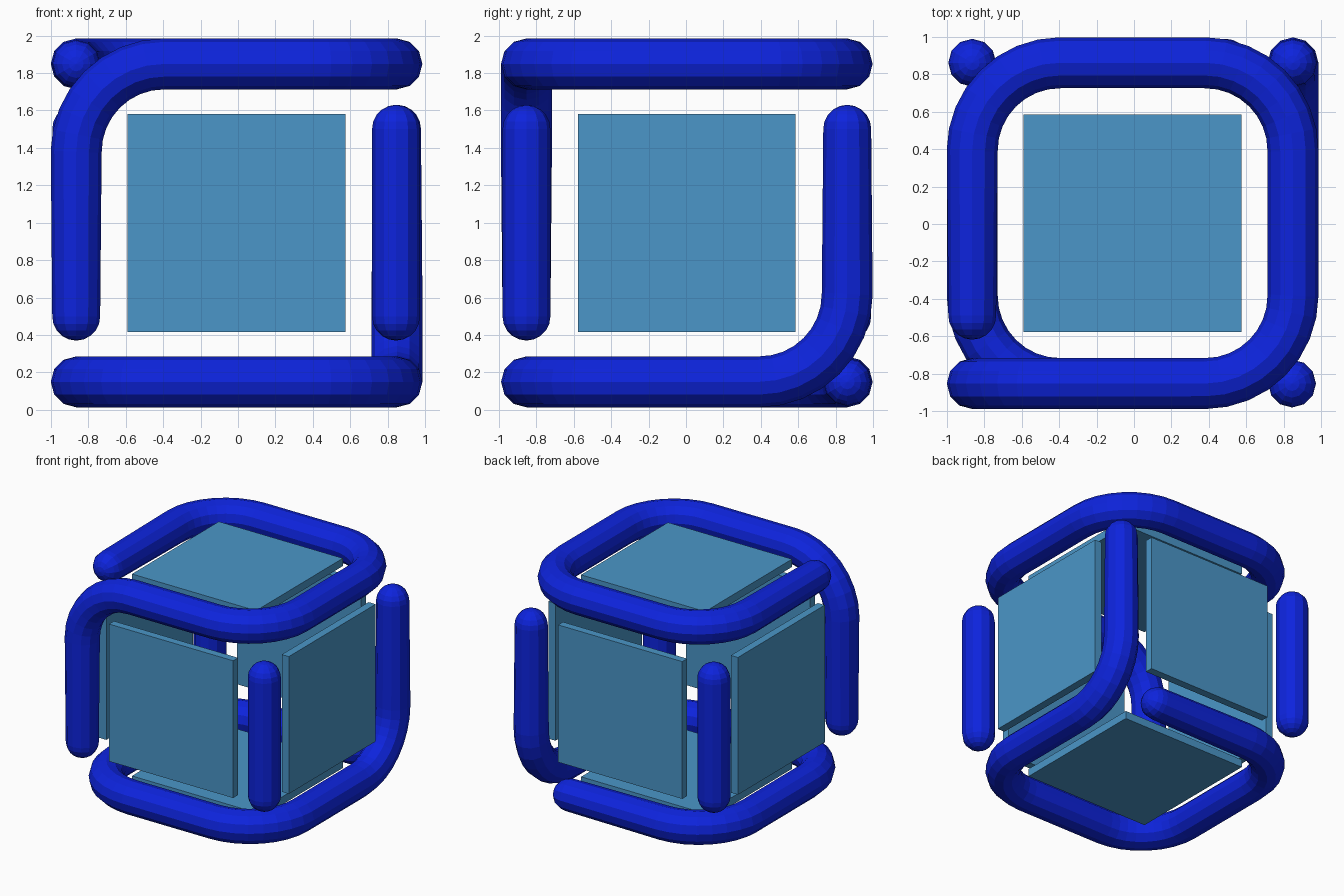
import bpy
import math
from mathutils import Vector

cube = bpy.data.objects.get("Cube")
if cube:
    bpy.data.objects.remove(cube, do_unlink=True)


def make_material(name, rgb):
    mat = bpy.data.materials.new(name)
    mat.use_nodes = True
    mat.diffuse_color = (*rgb, 1)
    mat.node_tree.nodes["Principled BSDF"].inputs["Base Color"].default_value = (*rgb, 1)
    return mat


DEEP_BLUE = make_material("deep blue", (0.004, 0.017, 0.72))
SKY_BLUE = make_material("sky blue", (0.069, 0.305, 0.578))

# Frame positions: tube centrelines on each side of the cube
LEFT, RIGHT, FRONT, BACK, LOW, HIGH = -0.865, 0.85, -0.853, 0.862, 0.149, 1.849
BEND, TUBE, TIP = 0.47, 0.136, 0.128
CENTRE = Vector((-0.008, 0.004, 0.998))


def rounded_path(corners, steps=8):
    """Replace every inner corner by a quarter-circle bend."""
    pts = [Vector(c) for c in corners]
    path = [pts[0]]
    for before, corner, after in zip(pts, pts[1:], pts[2:]):
        a = (before - corner).normalized() * BEND
        b = (after - corner).normalized() * BEND
        for i in range(steps + 1):
            t = math.pi / 2 * i / steps
            path.append(corner + a * (1 - math.sin(t)) + b * (1 - math.cos(t)))
    return path + [pts[-1]]


def dome(end, inner, steps=5):
    """Points and radii that round off a tube end, listed outward."""
    out = (end - inner).normalized()
    angles = [math.pi / 2 * i / steps for i in range(1, steps + 1)]
    return [(end + out * TIP * math.sin(t), TIP * max(math.cos(t), 0.02)) for t in angles]


def tube(name, corners, radius):
    path = rounded_path(corners)
    body = [(p, radius) for p in path]
    body[0], body[-1] = (path[0], TIP), (path[-1], TIP)
    points = dome(path[0], path[1])[::-1] + body + dome(path[-1], path[-2])
    curve = bpy.data.curves.new(name, "CURVE")
    curve.dimensions = "3D"
    curve.bevel_depth = 1
    curve.bevel_resolution = 4
    curve.use_fill_caps = True
    spline = curve.splines.new("POLY")
    spline.points.add(len(points) - 1)
    spline.use_smooth = False
    for sp, (co, r) in zip(spline.points, points):
        sp.co = (*co, 1)
        sp.radius = r
    obj = bpy.data.objects.new(name, curve)
    bpy.context.collection.objects.link(obj)
    curve.materials.append(DEEP_BLUE)
    bpy.ops.object.select_all(action="DESELECT")
    obj.select_set(True)
    bpy.context.view_layer.objects.active = obj
    bpy.ops.object.convert(target="MESH")


# Upper tube: around the top, then down the front corner
tube("upper_tube", [(LEFT, -0.49, HIGH), (LEFT, BACK, HIGH), (RIGHT, BACK, HIGH),
                    (RIGHT, FRONT, HIGH), (LEFT, FRONT, HIGH), (LEFT, FRONT, 0.498)], TUBE)
# Lower tube: around the bottom, then up the back corner
tube("lower_tube", [(0.49, BACK, LOW), (LEFT, BACK, LOW), (LEFT, FRONT, LOW),
                    (RIGHT, FRONT, LOW), (RIGHT, BACK, LOW), (RIGHT, BACK, 1.502)], TUBE)
# Separate upright bars on the two remaining corners
tube("front_corner_bar", [(RIGHT - 0.005, FRONT, 0.498), (RIGHT - 0.005, FRONT, 1.502)], TIP)
tube("back_corner_bar", [(LEFT, BACK, 0.498), (LEFT, BACK, 1.502)], TIP)

# Six flat panels, one per cube side
sides = {"left_panel": (1, 0, 0), "right_panel": (-1, 0, 0), "back_panel": (0, 1, 0),
         "front_panel": (0, -1, 0), "top_panel": (0, 0, 1), "bottom_panel": (0, 0, -1)}
for name, normal in sides.items():
    bpy.ops.mesh.primitive_cube_add(size=1, location=CENTRE + Vector(normal) * 0.857)
    panel = bpy.context.object
    panel.name = name
    panel.scale = [0.066 if n else 1.165 for n in normal]
    panel.data.materials.append(SKY_BLUE)
